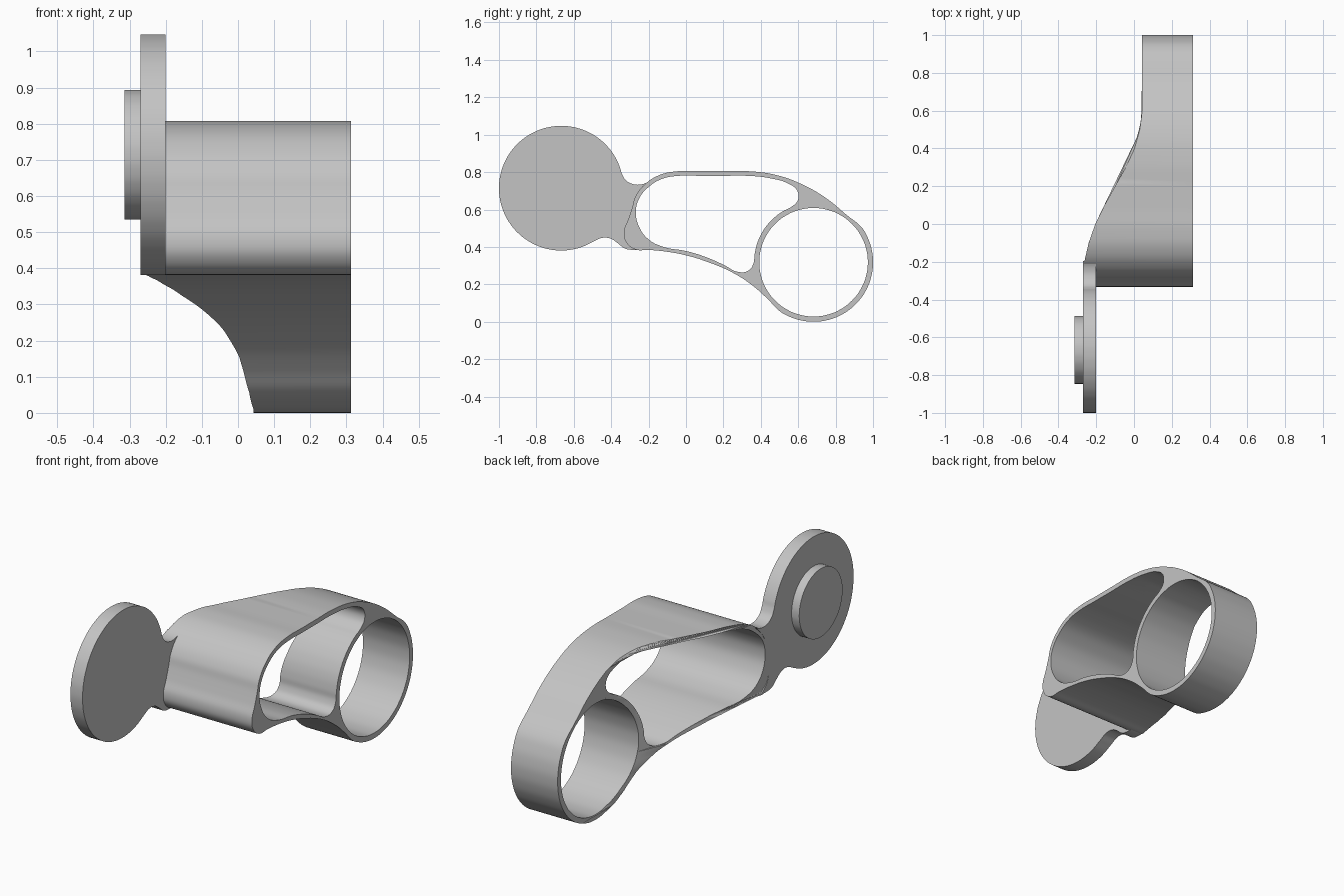
import bpy, bmesh
from math import cos, sin, radians

if "Cube" in bpy.data.objects:
    bpy.data.objects.remove(bpy.data.objects["Cube"])

grey = bpy.data.materials.new("light grey")
grey.use_nodes = True
grey.diffuse_color = (0.55, 0.55, 0.55, 1)
for node in grey.node_tree.nodes:
    if node.type == 'BSDF_PRINCIPLED':
        node.inputs["Base Color"].default_value = grey.diffuse_color


def arc(center, r, start, end, n):
    """Points on an arc in the side (y, z) plane, angles in degrees."""
    angles = [radians(start + (end - start) * i / (n - 1)) for i in range(n)]
    return [(center[0] + r * cos(a), center[1] + r * sin(a)) for a in angles]


def circle(center, r, n=24):
    return arc(center, r, 0, 360 * (n - 1) / n, n)


def extrude_profile(name, loops, left, right, tips=()):
    """Smooth closed loops in (y, z), filled and extruded along x.
    left is a number or a function of y."""
    curve = bpy.data.curves.new(name + "_profile", 'CURVE')
    curve.dimensions, curve.fill_mode = '2D', 'BOTH'
    curve.extrude, curve.resolution_u = 0.5, 6
    for points in loops:
        spline = curve.splines.new('BEZIER')
        spline.bezier_points.add(len(points) - 1)
        spline.use_cyclic_u = True
        for bp, p in zip(spline.bezier_points, points):
            bp.co = (p[0], p[1], 0)
            kind = 'VECTOR' if p in tips else 'AUTO'
            bp.handle_left_type = bp.handle_right_type = kind
    helper = bpy.data.objects.new(name + "_helper", curve)
    bpy.context.collection.objects.link(helper)
    deps = bpy.context.evaluated_depsgraph_get()
    mesh = bpy.data.meshes.new_from_object(helper.evaluated_get(deps))
    bpy.data.objects.remove(helper)
    bm = bmesh.new()
    bm.from_mesh(mesh)
    bmesh.ops.remove_doubles(bm, verts=bm.verts, dist=0.0002)
    for v in bm.verts:
        y, z, side = v.co
        near = left(y) if callable(left) else left
        v.co = (right if side > 0 else near, y, z)
    bmesh.ops.recalc_face_normals(bm, faces=bm.faces)
    bm.to_mesh(mesh)
    bm.free()
    mesh.name = name
    mesh.materials.clear()
    mesh.materials.append(grey)
    obj = bpy.data.objects.new(name, mesh)
    bpy.context.collection.objects.link(obj)
    return obj


def smooth(obj):
    bpy.ops.object.select_all(action='DESELECT')
    obj.select_set(True)
    bpy.context.view_layer.objects.active = obj
    bpy.ops.object.shade_smooth_by_angle(angle=radians(30))


# Swept left edge of the body, as x against y
SWEEP = [(-0.25, -0.27), (-0.2, -0.263), (-0.1, -0.24), (0, -0.205),
         (0.1, -0.156), (0.2, -0.1), (0.3, -0.043), (0.4, 0.003),
         (0.5, 0.031), (0.6, 0.043)]


def swept_edge(y):
    if y <= SWEEP[0][0]:
        return SWEEP[0][1]
    for (y0, x0), (y1, x1) in zip(SWEEP, SWEEP[1:]):
        if y <= y1:
            return x0 + (x1 - x0) * (y - y0) / (y1 - y0)
    return SWEEP[-1][1]


# Body: thin wall around a long pocket and a round bore
bore = (0.682, 0.318)
outer = [(-0.04, 0.805), (0.08, 0.805), (0.2, 0.805), (0.33, 0.805),
         (0.48, 0.785), (0.62, 0.735), (0.75, 0.66), (0.86, 0.57)]
outer += arc(bore, 0.318, 35, -125, 14)
outer += [(0.44, 0.118), (0.36, 0.19), (0.25, 0.262), (0.1, 0.325),
          (0, 0.355), (-0.1, 0.374), (-0.2, 0.384), (-0.27, 0.386),
          (-0.32, 0.425), (-0.332, 0.48), (-0.308, 0.55),
          (-0.288, 0.61), (-0.27, 0.67), (-0.22, 0.735), (-0.14, 0.785)]
pocket = [(-0.04, 0.78), (0.08, 0.78), (0.2, 0.78), (0.33, 0.78),
          (0.45, 0.767), (0.55, 0.737), (0.595, 0.7), (0.598, 0.65),
          (0.56, 0.612)]
pocket += arc(bore, 0.318, 120, 172, 6)
pocket += [(0.36, 0.31), (0.335, 0.274), (0.28, 0.266), (0.2, 0.305),
           (0.1, 0.348), (0, 0.378), (-0.12, 0.4), (-0.2, 0.44),
           (-0.252, 0.51), (-0.268, 0.59), (-0.25, 0.66), (-0.2, 0.72),
           (-0.13, 0.763)]
body = extrude_profile("hollow_body", [outer, pocket, circle(bore, 0.29)],
                       swept_edge, 0.313)
smooth(body)

# Disc plate with a flared neck running into the body wall
hub = (-0.667, 0.714)
tips = [(-0.195, 0.75), (-0.24, 0.387)]
plate = arc(hub, 0.333, 20, 300, 28)
plate += [(-0.45, 0.448), (-0.405, 0.445), (-0.365, 0.42), (-0.33, 0.393),
          (-0.285, 0.384), tips[1], (-0.29, 0.44), (-0.298, 0.5),
          (-0.292, 0.55), (-0.28, 0.61), (-0.265, 0.665), (-0.225, 0.72),
          tips[0], (-0.235, 0.735), (-0.28, 0.735), (-0.32, 0.755),
          (-0.342, 0.79)]
disc = extrude_profile("disc_plate", [plate], -0.27, -0.2, tips)

# Long slot sunk into the disc, widest at the middle
quarter = [(0.063, 0), (0.06, 0.022), (0.05, 0.045), (0.047, 0.09),
           (0.041, 0.19), (0.037, 0.262), (0.025, 0.287)]
half = quarter + [(0, 0.296)] + [(-y, z) for y, z in quarter[:0:-1]]
slot = half + [(-y, -z) for y, z in half]
slot = [(hub[0] + y, hub[1] + z) for y, z in slot]
cutter = extrude_profile("slot_cutter", [slot], -0.235, -0.15)
cutter.hide_render = True
cut = disc.modifiers.new("slot", 'BOOLEAN')
cut.operation, cut.object, cut.solver = 'DIFFERENCE', cutter, 'EXACT'
cut_mesh = bpy.data.meshes.new_from_object(
    disc.evaluated_get(bpy.context.evaluated_depsgraph_get()))
disc.modifiers.clear()
disc.data = cut_mesh
bpy.data.objects.remove(cutter)
smooth(disc)

# Round boss on the outer side of the disc
smooth(extrude_profile("round_boss", [circle(hub, 0.179)], -0.314, -0.265))
